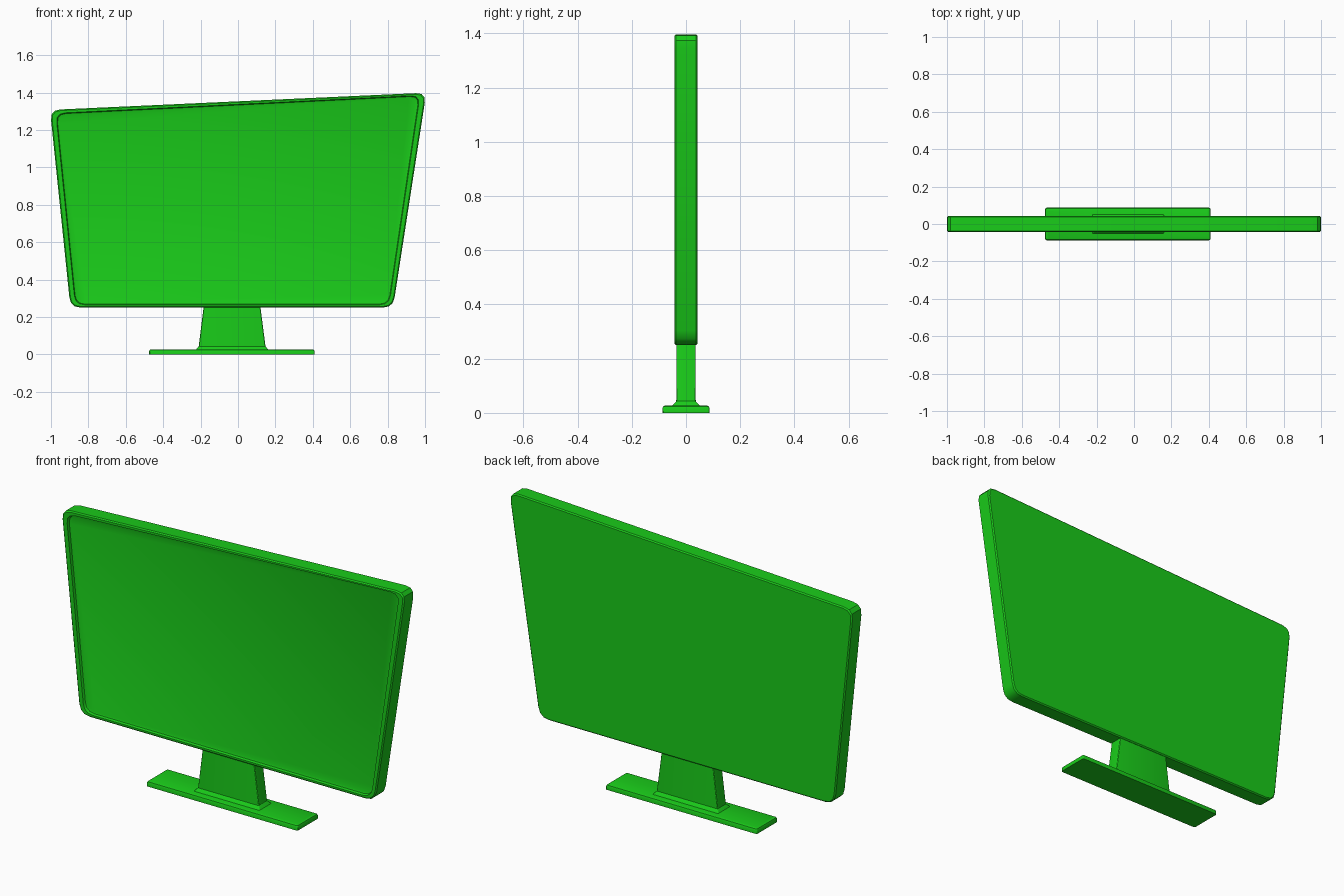
import bpy, bmesh, math
from mathutils import Vector

if "Cube" in bpy.data.objects:
    bpy.data.objects.remove(bpy.data.objects["Cube"])

green = bpy.data.materials.new("green")
green.diffuse_color = (0.01, 0.6, 0.01, 1)
green.use_nodes = True
green.node_tree.nodes["Principled BSDF"].inputs["Base Color"].default_value = green.diffuse_color


def rounded(corners, radius, steps=3):
    """Round the corners of a 2D polygon with a quadratic curve."""
    pts = []
    n = len(corners)
    for i in range(n):
        c = Vector(corners[i])
        a = c + (Vector(corners[i - 1]) - c).normalized() * radius
        b = c + (Vector(corners[(i + 1) % n]) - c).normalized() * radius
        for k in range(steps + 1):
            t = k / steps
            pts.append(a * (1 - t) ** 2 + c * 2 * t * (1 - t) + b * t * t)
    return pts


def inset(corners, d):
    """Move every edge of a counter-clockwise polygon inwards by d."""
    out = []
    n = len(corners)
    for i in range(n):
        c = Vector(corners[i])
        u = (c - Vector(corners[i - 1])).normalized()
        v = (Vector(corners[(i + 1) % n]) - c).normalized()
        out.append(tuple(c + (v - u) * d / (u.x * v.y - u.y * v.x)))
    return out


def loft(name, rings):
    """Skin a stack of equal-length 3D rings and cap both ends."""
    bm = bmesh.new()
    loops = [[bm.verts.new(p) for p in ring] for ring in rings]
    n = len(loops[0])
    for a, b in zip(loops, loops[1:]):
        for i in range(n):
            j = (i + 1) % n
            bm.faces.new((a[i], a[j], b[j], b[i]))
    bm.faces.new(loops[0][::-1])
    bm.faces.new(loops[-1])
    bmesh.ops.recalc_face_normals(bm, faces=bm.faces)
    mesh = bpy.data.meshes.new(name)
    bm.to_mesh(mesh)
    bm.free()
    mesh.materials.append(green)
    obj = bpy.data.objects.new(name, mesh)
    bpy.context.collection.objects.link(obj)
    bpy.ops.object.select_all(action='DESELECT')
    bpy.context.view_layer.objects.active = obj
    obj.select_set(True)
    bpy.ops.object.shade_smooth_by_angle(angle=math.radians(30))
    return obj


def front_ring(corners, radius, y):
    return [(p.x, y, p.y) for p in rounded(corners, radius)]


def flat_ring(x0, x1, half_y, z, radius):
    quad = [(x0, -half_y), (x1, -half_y), (x1, half_y), (x0, half_y)]
    return [(p.x, p.y, z) for p in rounded(quad, radius)]


# Screen: lopsided housing with a thin bezel and a recessed panel
frame = [(-0.896, 0.25), (0.829, 0.25), (1.007, 1.399), (-1.005, 1.307)]
opening = [(-0.87, 0.265), (0.808, 0.265), (0.973, 1.385), (-0.974, 1.289)]
loft("screen", [
    front_ring(inset(frame, 0.006), 0.05, 0.043),
    front_ring(frame, 0.055, 0.037),
    front_ring(frame, 0.055, -0.037),
    front_ring(inset(frame, 0.006), 0.05, -0.043),
    front_ring(opening, 0.05, -0.043),
    front_ring(inset(opening, 0.004), 0.048, -0.030),
    front_ring(inset(opening, 0.012), 0.045, -0.027),
])

# Neck: tapered block flaring out where it meets the base
loft("neck", [
    flat_ring(-0.225, 0.162, 0.052, 0.024, 0.006),
    flat_ring(-0.222, 0.159, 0.049, 0.029, 0.006),
    flat_ring(-0.210, 0.147, 0.036, 0.043, 0.006),
    flat_ring(-0.183, 0.119, 0.035, 0.26, 0.006),
])

# Base: long thin foot with a softened top edge
loft("base", [
    flat_ring(-0.475, 0.409, 0.087, 0.0, 0.008),
    flat_ring(-0.475, 0.409, 0.087, 0.017, 0.008),
    flat_ring(-0.472, 0.406, 0.084, 0.024, 0.008),
    flat_ring(-0.465, 0.399, 0.077, 0.027, 0.008),
])
